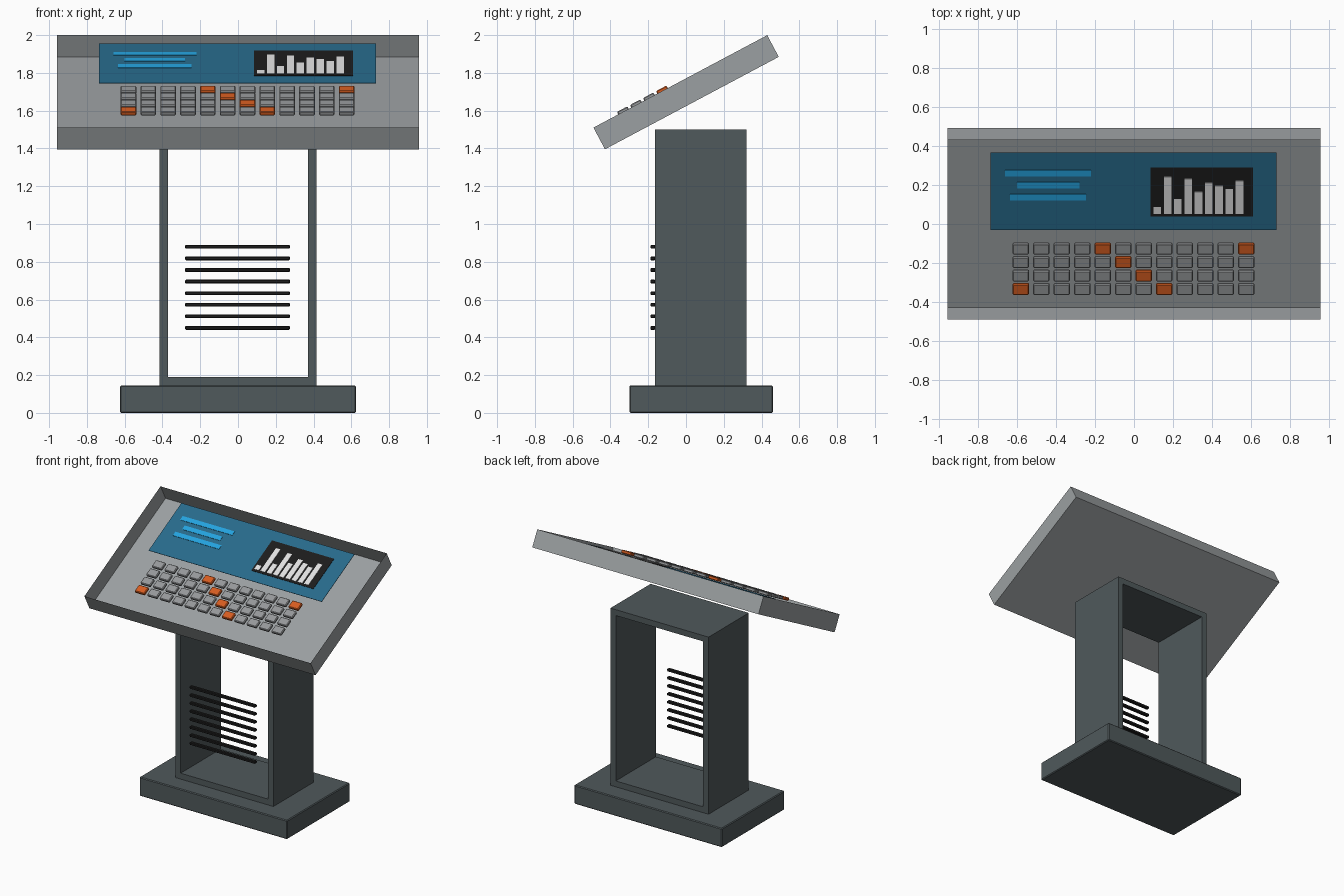
import bpy, bmesh
from math import radians, cos
from mathutils import Matrix

if "Cube" in bpy.data.objects:
    bpy.data.objects.remove(bpy.data.objects["Cube"], do_unlink=True)

TILT = radians(28)
SLOPE_Y = -0.03
FLAT = Matrix.Identity(4)
# Console frame: local x/y lie in the rim plane, z points out of it
CONSOLE = Matrix.Translation((0, SLOPE_Y, 1.755)) @ Matrix.Rotation(TILT, 4, "X")


def material(name, r, g, b):
    m = bpy.data.materials.new(name)
    m.use_nodes = True
    m.diffuse_color = (r, g, b, 1)
    m.node_tree.nodes["Principled BSDF"].inputs["Base Color"].default_value = (r, g, b, 1)
    return m


dark_metal = material("dark slate metal", 0.08, 0.1, 0.106)
grey_metal = material("light grey metal", 0.33, 0.35, 0.36)
key_grey = material("key grey", 0.31, 0.32, 0.33)
key_orange = material("key orange", 0.68, 0.11, 0.015)
screen_blue = material("screen blue", 0.021, 0.144, 0.26)
line_blue = material("bright blue", 0.018, 0.37, 0.74)
black = material("black", 0.012, 0.012, 0.012)
white = material("chart white", 0.76, 0.76, 0.76)


def box(name, x, y, z, mat, frame=FLAT, bevel=0, open_top=False):
    """Box from (min, max) ranges, placed in the given frame."""
    bm = bmesh.new()
    bmesh.ops.create_cube(bm, size=1)
    for v in bm.verts:
        v.co = [r[0] if c < 0 else r[1] for c, r in zip(v.co, (x, y, z))]
    if open_top:
        top = [f for f in bm.faces if f.normal.z > 0.9]
        bmesh.ops.delete(bm, geom=top, context="FACES_ONLY")
    if bevel:
        bmesh.ops.bevel(bm, geom=bm.edges[:], offset=bevel, segments=1, affect="EDGES")
    return finish(name, bm, mat, frame)


def finish(name, bm, mat, frame=FLAT):
    mesh = bpy.data.meshes.new(name)
    bm.to_mesh(mesh)
    bm.free()
    mesh.materials.append(mat)
    ob = bpy.data.objects.new(name, mesh)
    ob.matrix_world = frame
    bpy.context.collection.objects.link(ob)
    return ob


def span(centre, size):
    return centre - size / 2, centre + size / 2


def along(y):
    """World y to distance along the sloped console."""
    return (y - SLOPE_Y) / cos(TILT)


def plate(name, x, y, top, mat):
    box(name, x, (along(y[0]), along(y[1])), (top - 0.003, top), mat, CONSOLE)


# Base slab
box("base", (-0.625, 0.625), (-0.3, 0.46), (0, 0.145), dark_metal, bevel=0.006)

# Pedestal: rectangular frame open at front and back
bm = bmesh.new()
loops = []
for y in (-0.165, 0.32):
    for inset in (0, 0.045):
        w, lo, hi = 0.415 - inset, 0.145 + inset, 1.5 - inset
        loops.append([bm.verts.new(p) for p in
                      ((-w, y, lo), (w, y, lo), (w, y, hi), (-w, y, hi))])
front_out, front_in, back_out, back_in = loops
for a, b in ((front_out, front_in), (front_in, back_in),
             (back_in, back_out), (back_out, front_out)):
    for i in range(4):
        j = (i + 1) % 4
        bm.faces.new((a[i], a[j], b[j], b[i]))
bmesh.ops.recalc_face_normals(bm, faces=bm.faces[:])
finish("pedestal", bm, dark_metal)

# Vent slats
for i in range(8):
    box(f"vent_slat_{i + 1}", (-0.28, 0.275), (-0.188, -0.162),
        span(0.45 + i * 0.0613, 0.02), black, bevel=0.004)

# Open sloped console tray
box("console_tray", (-0.957, 0.957), (-0.521, 0.521), (-0.13, 0), grey_metal,
    CONSOLE, open_top=True)

# Screen with its text lines and chart
plate("screen", (-0.735, 0.73), (-0.035, 0.362), -0.008, screen_blue)
for i, (x0, x1) in enumerate(((-0.66, -0.22), (-0.6, -0.28), (-0.635, -0.245))):
    plate(f"screen_line_{i + 1}", (x0, x1), span(0.257 - i * 0.062, 0.032), -0.005, line_blue)
plate("chart_panel", (0.085, 0.61), (0.036, 0.287), -0.005, black)
for i, h in enumerate((0.036, 0.19, 0.077, 0.18, 0.113, 0.16, 0.144, 0.128, 0.17)):
    plate(f"chart_bar_{i + 1}", span(0.12 + i * 0.0526, 0.039), (0.05, 0.05 + h), -0.002, white)

# Keyboard
accents = {(0, 4), (0, 11), (1, 5), (2, 6), (3, 0), (3, 7)}
for row in range(4):
    for col in range(12):
        mat = key_orange if (row, col) in accents else key_grey
        box(f"key_{row + 1}_{col + 1}", span(-0.58 + col * 0.105, 0.083),
            span(along(-0.124 - row * 0.069), 0.062), (-0.008, 0.015), mat,
            CONSOLE, bevel=0.005)
